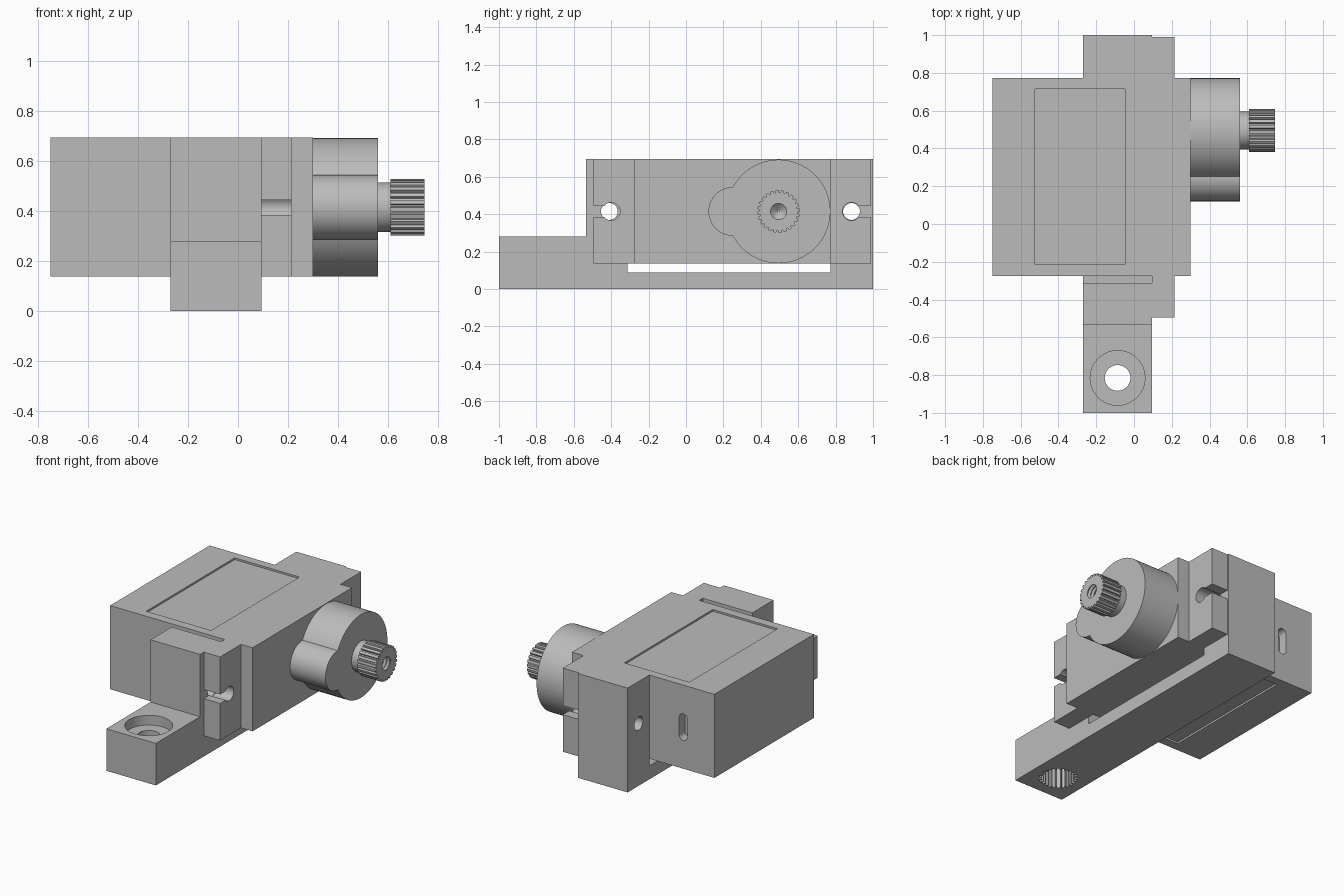
import bpy, bmesh, math

if "Cube" in bpy.data.objects:
    bpy.data.objects.remove(bpy.data.objects["Cube"])

grey = bpy.data.materials.new("plain grey")
grey.diffuse_color = (0.5, 0.5, 0.5, 1)
grey.use_nodes = True
grey.node_tree.nodes["Principled BSDF"].inputs["Base Color"].default_value = grey.diffuse_color
PLACE = {"x": lambda u, v, t: (t, u, v),
         "y": lambda u, v, t: (u, t, v),
         "z": lambda u, v, t: (u, v, t)}


def loft(name, sections, axis):
    """Join equal-length outlines [(points, position)] along an axis, with caps."""
    bm = bmesh.new()
    rings = [[bm.verts.new(PLACE[axis](u, v, t)) for u, v in pts] for pts, t in sections]
    n = len(rings[0])
    for a, b in zip(rings, rings[1:]):
        for i in range(n):
            bm.faces.new((a[i], a[(i + 1) % n], b[(i + 1) % n], b[i]))
    bm.faces.new(rings[0])
    bm.faces.new(rings[-1])
    bmesh.ops.recalc_face_normals(bm, faces=bm.faces)
    me = bpy.data.meshes.new(name)
    bm.to_mesh(me)
    bm.free()
    me.materials.append(grey)
    ob = bpy.data.objects.new(name, me)
    bpy.context.collection.objects.link(ob)
    return ob


def prism(name, pts, axis, a, b):
    return loft(name, [(pts, a), (pts, b)], axis)


def rect(u0, v0, u1, v1):
    return [(u0, v0), (u1, v0), (u1, v1), (u0, v1)]


def arc(cu, cv, r, a0, a1, n):
    return [(cu + r * math.cos(math.radians(a0 + (a1 - a0) * i / n)),
             cv + r * math.sin(math.radians(a0 + (a1 - a0) * i / n))) for i in range(n + 1)]


def circle(cu, cv, r, n=48):
    return arc(cu, cv, r, 0, 360, n)[:-1]


def spline(cu, cv, crest, root, teeth=24):
    """Toothed outline: wide crests, narrow grooves."""
    pts = []
    for i in range(teeth):
        for f, r in ((0.0, crest), (0.55, crest), (0.65, root), (0.9, root)):
            a = 2 * math.pi * (i + f) / teeth
            pts.append((cu + r * math.cos(a), cv + r * math.sin(a)))
    return pts


def cut(ob, cutter):
    mod = ob.modifiers.new("cut", "BOOLEAN")
    mod.operation = "DIFFERENCE"
    mod.solver = "EXACT"
    mod.object = cutter
    bpy.context.view_layer.objects.active = ob
    bpy.ops.object.modifier_apply(modifier=mod.name)
    bpy.data.objects.remove(cutter)


BOT, TOP, AXIS_Z, AXIS_Y = 0.138, 0.695, 0.415, 0.495

# motor case with recessed label panels and a cable slot in the back
case = prism("motor_case", rect(-0.75, -0.275, 0.30, 0.772), "z", BOT, TOP)
panel = rect(-0.525, -0.215, -0.047, 0.715)
cut(case, prism("cutter", panel, "z", TOP - 0.012, TOP + 0.1))
cut(case, prism("cutter", panel, "z", BOT - 0.04, BOT + 0.012))
slot = arc(-0.52, AXIS_Z + 0.058, 0.03, 0, 180, 12) + arc(-0.52, AXIS_Z - 0.058, 0.03, 180, 360, 12)
cut(case, prism("cutter", slot, "y", 0.71, 0.8))

# mounting tabs with keyhole slots, one at each end
for name, root, end, hole in (("front_tab", -0.275, -0.495, -0.40), ("back_tab", 0.772, 0.99, 0.885)):
    s = 1 if end > root else -1
    key = [(hole + s * (u - hole), v) for u, v in arc(hole, AXIS_Z, 0.048, 39, 321, 32)]
    pts = [(root, BOT), (root, TOP), (end, TOP), (end, AXIS_Z + 0.03)] + key
    pts += [(end, AXIS_Z - 0.03), (end, BOT)]
    prism(name, pts, "x", 0.095, 0.215)

# bracket: two posts, floor bar and foot in one side profile
side = [(-1, 0), (1, 0), (1, TOP), (0.772, TOP), (0.772, 0.09), (-0.312, 0.09),
        (-0.312, TOP), (-0.535, TOP), (-0.535, 0.28), (-1, 0.28)]
bracket = prism("bracket", side, "x", -0.27, 0.095)
for y in (-0.41, 0.885):
    cut(bracket, prism("cutter", circle(y, AXIS_Z, 0.045, 32), "x", -0.4, 0.2))

# foot: screw hole, counterbore above, toothed socket below
FX, FY = -0.087, -0.815
cut(bracket, prism("cutter", circle(FX, FY, 0.068), "z", -0.1, 0.4))
cut(bracket, prism("cutter", circle(FX, FY, 0.145), "z", 0.215, 0.4))
cut(bracket, prism("cutter", spline(FX, FY, 0.117, 0.1), "z", -0.1, 0.14))

# gear housing: big round with a smaller lobe
outline = arc(AXIS_Y, AXIS_Z, 0.277, -152, 152, 64) + arc(0.25, AXIS_Z, 0.13, 90, 270, 32)[1:-1]
prism("gear_housing", outline, "x", 0.30, 0.56)

# output shaft: neck and toothed end with a threaded hole
prism("shaft_neck", circle(AXIS_Y, AXIS_Z, 0.1), "x", 0.56, 0.61)
shaft = prism("toothed_shaft", spline(AXIS_Y, AXIS_Z, 0.114, 0.101), "x", 0.61, 0.747)
thread = [(circle(AXIS_Y, AXIS_Z, 0.006, 32), 0.625)]
thread += [(circle(AXIS_Y, AXIS_Z, 0.052 if i % 2 else 0.042, 32), 0.65 + 0.012 * i) for i in range(10)]
cut(shaft, loft("cutter", thread, "x"))

# smooth round walls, keep edges sharp
bpy.ops.object.select_all(action="DESELECT")
for ob in bpy.context.scene.objects:
    ob.select_set(True)
bpy.context.view_layer.objects.active = case
bpy.ops.object.shade_smooth_by_angle(angle=math.radians(25))
